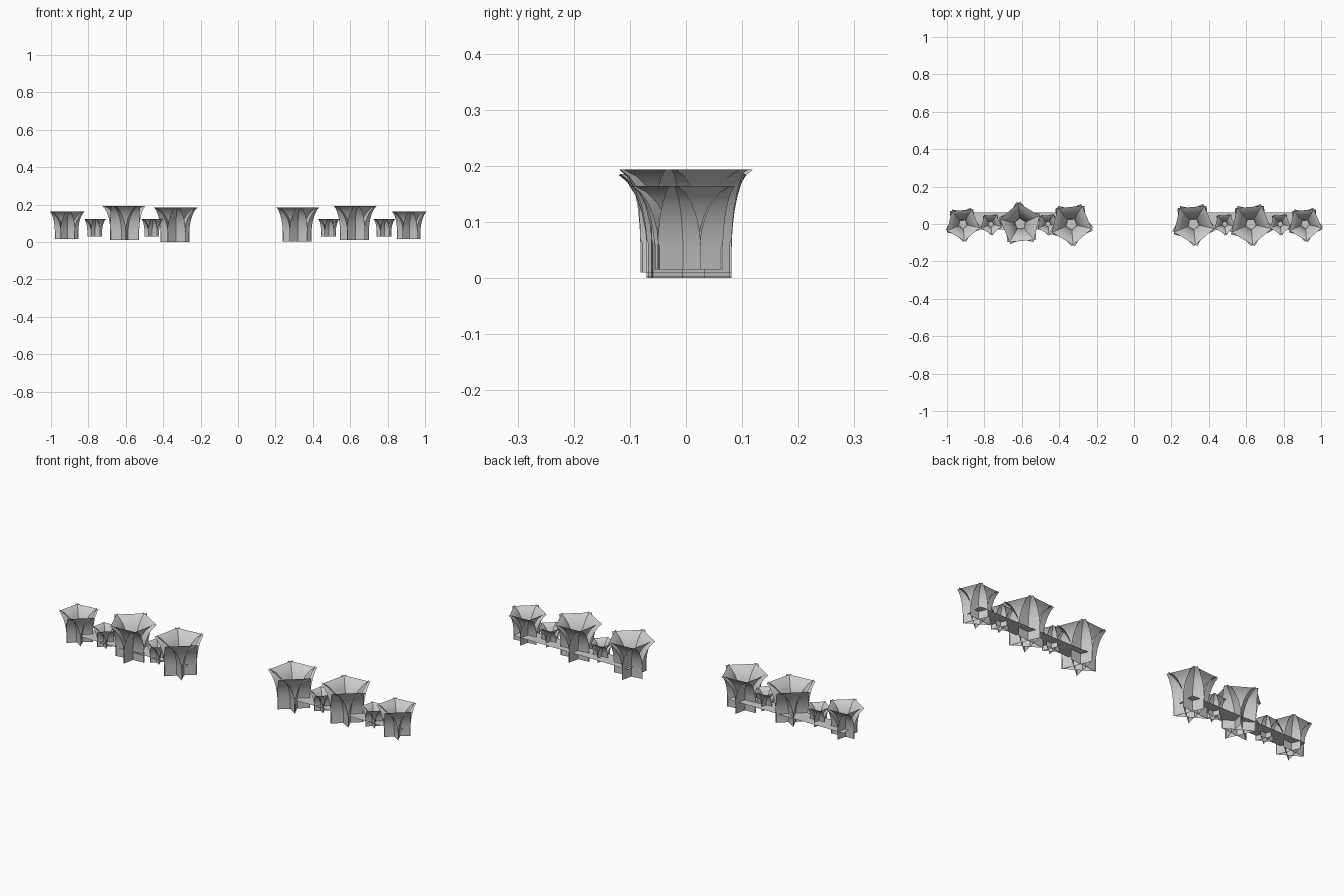
import bpy, bmesh, math
from mathutils import Vector

if "Cube" in bpy.data.objects:
    bpy.data.objects.remove(bpy.data.objects["Cube"])

# side profile of one leaf: (distance from plant centre, height), full-size plant
PROFILE = [(0.024, 0.0), (0.024, 0.05), (0.028, 0.085), (0.037, 0.118),
           (0.052, 0.148), (0.071, 0.171), (0.091, 0.184)]
HALF_WIDTH = 0.078


def make_object(name, bm):
    mesh = bpy.data.meshes.new(name)
    bm.to_mesh(mesh)
    bm.free()
    for p in mesh.polygons:
        p.use_smooth = True
    ob = bpy.data.objects.new(name, mesh)
    bpy.context.collection.objects.link(ob)
    return ob


# plant: five wide leaves crossing in a star and arching outward
def plant(name, x, z, scale, turn):
    bm = bmesh.new()
    for k in range(5):
        a = math.radians(turn + 72 * k)
        out = Vector((math.cos(a), math.sin(a), 0))
        side = Vector((-math.sin(a), math.cos(a), 0))
        rows = []
        for d, h in PROFILE:
            row = []
            for s in (-1, 1):
                co = out * d + side * (s * HALF_WIDTH) + Vector((0, 0, h))
                row.append(bm.verts.new(co * scale + Vector((x, 0, z))))
            rows.append(row)
        for lo, hi in zip(rows, rows[1:]):
            bm.faces.new((lo[1], lo[0], hi[0], hi[1]))
    make_object(name, bm)


# flat bed the plants are sunk into
def bed(name, x0, x1):
    bm = bmesh.new()
    bm.faces.new([bm.verts.new((x, y, 0.055)) for x, y in
                  ((x0, -0.03), (x1, -0.03), (x1, 0.062), (x0, 0.062))])
    make_object(name, bm)


BIG, MID, SMALL = 1.0, 0.81, 0.51
# name, x, base height, scale, turn
plants = [
    ("left_end_plant", -0.915, 0.015, MID, 95),
    ("left_small_plant_a", -0.765, 0.03, SMALL, 95),
    ("left_centre_plant", -0.608, 0.01, BIG, 275),
    ("left_small_plant_b", -0.46, 0.03, SMALL, 95),
    ("left_inner_plant", -0.335, 0.0, BIG, 95),
    ("right_inner_plant", 0.318, 0.002, BIG, 95),
    ("right_small_plant_a", 0.485, 0.03, SMALL, 95),
    ("right_centre_plant", 0.625, 0.01, BIG, 95),
    ("right_small_plant_b", 0.782, 0.03, SMALL, 95),
    ("right_end_plant", 0.915, 0.015, MID, 95),
]
for p in plants:
    plant(*p)

bed("left_bed", -0.95, -0.29)
bed("right_bed", 0.29, 0.95)
